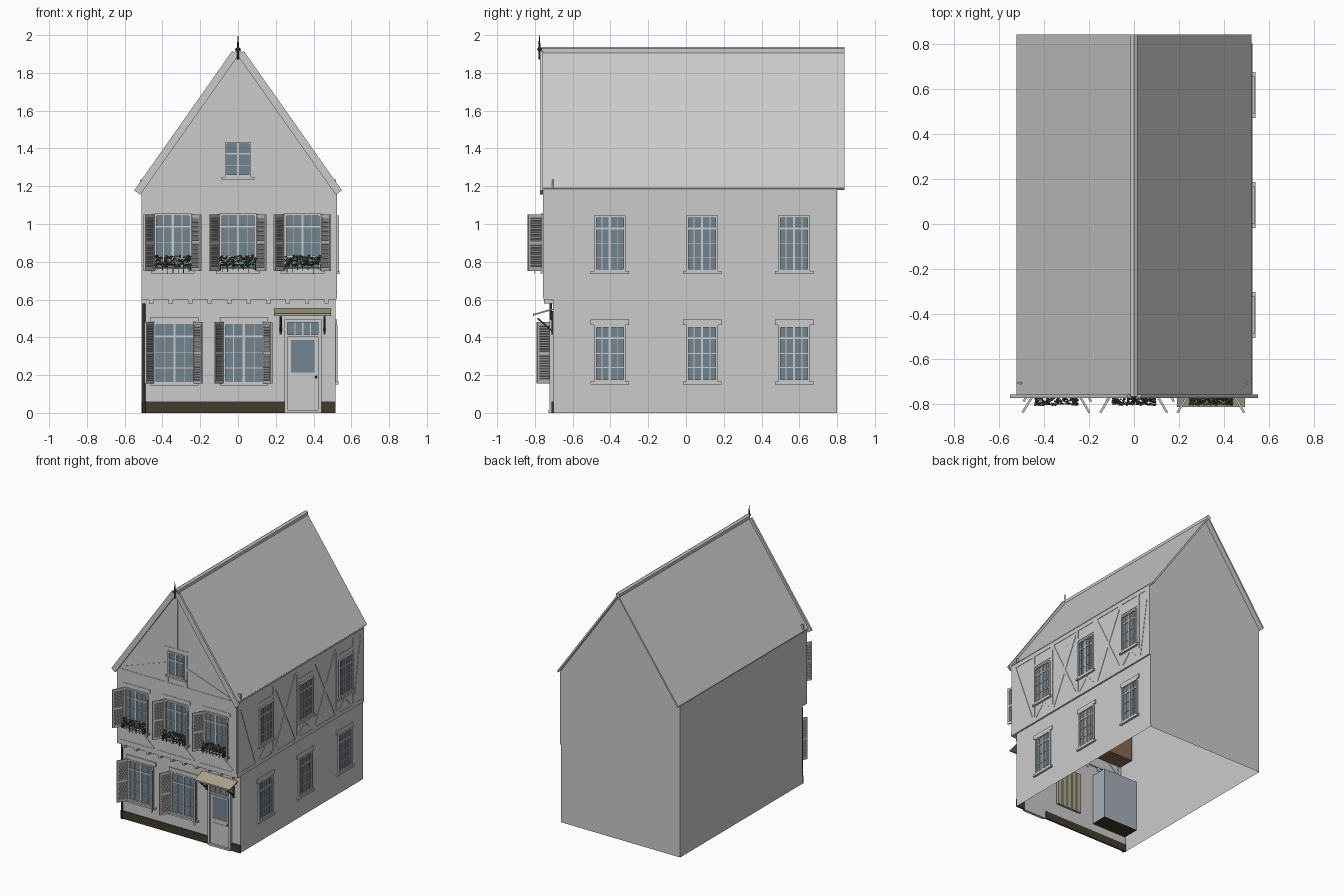
import bpy, bmesh, math, random
from mathutils import Matrix, Vector

if "Cube" in bpy.data.objects:
    bpy.data.objects.remove(bpy.data.objects["Cube"])

random.seed(4)
T = Matrix.Translation


def material(name, rgb):
    m = bpy.data.materials.new(name)
    m.diffuse_color = (*rgb, 1)
    m.use_nodes = True
    m.node_tree.nodes["Principled BSDF"].inputs["Base Color"].default_value = m.diffuse_color
    return m


GLASS = material("glass", (0.17, 0.23, 0.28))
DARK = material("dark_brown", (0.055, 0.045, 0.03))
IRON = material("iron", (0.03, 0.03, 0.03))
TAN = material("tan", (0.42, 0.38, 0.27))
BROWN = material("room_brown", (0.25, 0.14, 0.09))
BLUE = material("room_blue", (0.38, 0.43, 0.47))
GREEN = material("leaf_green", (0.06, 0.1, 0.05))
RED = material("petal_red", (0.4, 0.06, 0.06))
PALE = material("petal_pale", (0.6, 0.5, 0.5))


def finish(name, bm, mat=None):
    bmesh.ops.recalc_face_normals(bm, faces=bm.faces)
    me = bpy.data.meshes.new(name)
    bm.to_mesh(me)
    bm.free()
    o = bpy.data.objects.new(name, me)
    bpy.context.collection.objects.link(o)
    if mat:
        me.materials.append(mat)
    return o


def box(bm, lo, hi, M=Matrix()):
    lo, hi = Vector(lo), Vector(hi)
    bmesh.ops.create_cube(bm, size=1, matrix=M @ T((lo + hi) / 2) @ Matrix.Diagonal((*(hi - lo), 1)))


def boxes(name, items, M=Matrix(), mat=None):
    bm = bmesh.new()
    for lo, hi in items:
        box(bm, lo, hi, M)
    return finish(name, bm, mat)


def bar(bm, M, p, q, w, proud=0.003):
    # flat timber on a wall between (u, z) points; outward is local -y
    d = Vector((q[0] - p[0], 0, q[1] - p[1]))
    R = Matrix.Rotation(-math.atan2(d.z, d.x), 4, 'Y')
    box(bm, (0, -proud, -w / 2), (d.length, 0.004, w / 2), M @ T((p[0], 0, p[1])) @ R)


def prism(name, pts, y0, y1, skip=()):
    # xz profile extruded along y; skip lists side faces left open
    bm = bmesh.new()
    a = [bm.verts.new((x, y0, z)) for x, z in pts]
    b = [bm.verts.new((x, y1, z)) for x, z in pts]
    n = len(pts)
    bm.faces.new(a)
    bm.faces.new(b)
    for i in range(n):
        if i not in skip:
            j = (i + 1) % n
            bm.faces.new((a[i], a[j], b[j], b[i]))
    return finish(name, bm)


LOW, UP = T((0, -0.705, 0)), T((0, -0.755, 0))
RZ = Matrix.Rotation(math.pi / 2, 4, 'Z')
RLOW, RUP = T((0.515, 0, 0)) @ RZ, T((0.522, 0, 0)) @ RZ

# wall shells, open underneath
prism("ground_floor_walls", [(-0.51, 0), (0.515, 0), (0.515, 0.605), (-0.51, 0.605)], -0.705, 0.80, (0, 2))
prism("upper_walls_and_gables", [(-0.51, 0.605), (0.522, 0.605), (0.522, 1.185), (0, 1.915), (-0.51, 1.185)],
      -0.755, 0.80, (0,))
boxes("jetty_underside", [((-0.51, -0.755, 0.6), (0.522, -0.70, 0.608)), ((0.51, -0.755, 0.603), (0.522, 0.80, 0.607))])
boxes("jetty_joists", [((-0.47 + i * 0.103, -0.753, 0.578), (-0.447 + i * 0.103, -0.70, 0.605)) for i in range(10)])

# roof, ridge cap, barge boards
prism("roof", [(-0.522, 1.19), (0, 1.925), (0.522, 1.19), (0.514, 1.18), (0, 1.905), (-0.514, 1.18)], -0.765, 0.84)
prism("ridge_cap", [(-0.015, 1.905), (-0.015, 1.928), (0, 1.938), (0.015, 1.928), (0.015, 1.905)], -0.765, 0.84)
for s, n in ((-1, "left"), (1, "right")):
    prism(n + "_barge_board", [(s * 0.55, 1.178), (s * 0.03, 1.917), (-s * 0.003, 1.894), (s * 0.517, 1.155)],
          -0.772, -0.756)
    boxes(n + "_eave_peg", [((s * 0.508 - 0.012, -0.709, 1.17), (s * 0.508 + 0.012, -0.702, 1.235))])

# finial
bm = bmesh.new()
for r0, r1, z0, z1 in ((0.005, 0.005, 1.87, 1.95), (0.005, 0.001, 1.95, 2.0)):
    bmesh.ops.create_cone(bm, cap_ends=True, segments=8, radius1=r0, radius2=r1, depth=z1 - z0,
                          matrix=T((0, -0.776, (z0 + z1) / 2)))
bmesh.ops.create_uvsphere(bm, u_segments=10, v_segments=6, radius=0.012, matrix=T((0, -0.776, 1.925)))
finish("finial", bm, IRON)


def window(name, M, u0, u1, z0, z1, cols, rows, lintel=0.0):
    boxes(name + "_glass", [((u0, -0.003, z0), (u1, 0.004, z1))], M, GLASS)
    f, t = 0.012, 0.004
    it = [((u0, -0.012, z0), (u0 + f, 0, z1)), ((u1 - f, -0.012, z0), (u1, 0, z1)),
          ((u0, -0.012, z0), (u1, 0, z0 + f)), ((u0, -0.012, z1 - f), (u1, 0, z1))]
    for i in range(1, cols):
        u = u0 + (u1 - u0) * i / cols
        w = 0.006 if i * 2 == cols else t / 2
        it.append(((u - w, -0.009, z0), (u + w, 0, z1)))
    for k, fr in enumerate(rows):
        z = z0 + (z1 - z0) * fr
        w = 0.005 if k == len(rows) - 1 else t / 2
        it.append(((u0, -0.008, z - w), (u1, 0, z + w)))
    boxes(name + "_frame", it, M)
    boxes(name + "_sill", [((u0 - 0.018, -0.016, z0 - 0.014), (u1 + 0.018, 0, z0))], M)
    if lintel:
        boxes(name + "_lintel", [((u0 - 0.018, -0.008, z1), (u1 + 0.018, 0, z1 + lintel))], M)


ROWS = (0.25, 0.5, 0.77)


def shutter(name, u, z0, z1, y, dx):
    # open louvred shutter hinged at (u, y)
    w = math.hypot(dx, 0.08)
    M = T((u, y, 0)) @ Matrix.Rotation(math.atan2(-0.08, dx), 4, 'Z')
    zm = (z0 + z1) / 2
    it = [((0, -0.005, z0), (0.012, 0.005, z1)), ((w - 0.012, -0.005, z0), (w, 0.005, z1))]
    it += [((0, -0.005, z - 0.008), (w, 0.005, z + 0.008)) for z in (z0 + 0.008, zm, z1 - 0.008)]
    bm = bmesh.new()
    for lo, hi in it:
        box(bm, lo, hi, M)
    n = 22
    for i in range(n):
        z = z0 + 0.018 + (z1 - z0 - 0.036) * (i + 0.5) / n
        box(bm, (0.01, -0.006, -0.001), (w - 0.01, 0.006, 0.001), M @ T((0, 0, z)) @ Matrix.Rotation(0.8, 4, 'X'))
    box(bm, (0.01, -0.001, z0), (w - 0.01, 0.001, z1), M)
    finish(name, bm)


def flowers(name, c):
    # planter rails with leaves, blooms and trailing stems
    boxes(name + "_rack", [((c - 0.095, -0.80, z), (c + 0.095, -0.797, z + 0.004)) for z in (0.765, 0.785)]
          + [((c + d, -0.80, 0.755), (c + d + 0.004, -0.755, 0.79)) for d in (-0.095, 0.091)], mat=IRON)
    for kind, mat, n, r in (("leaves", GREEN, 110, 0.007), ("red_blooms", RED, 22, 0.006), ("pale_blooms", PALE, 16, 0.005)):
        bm = bmesh.new()
        for i in range(n):
            p = (c + random.uniform(-0.095, 0.095), random.uniform(-0.803, -0.772), random.uniform(0.775, 0.832))
            S = Matrix.Diagonal((1, random.uniform(0.5, 1), random.uniform(0.4, 1), 1))
            bmesh.ops.create_icosphere(bm, subdivisions=1, radius=r, matrix=T(p) @ S)
        if mat == GREEN:
            for i in range(7):
                u = c - 0.085 + i * 0.028
                box(bm, (u, -0.803, random.uniform(0.735, 0.76)), (u + 0.004, -0.799, 0.785))
        finish(name + "_" + kind, bm, mat)


# front windows with shutters and flowers
for n, c in (("left", -0.345), ("middle", 0.0), ("right", 0.342)):
    window("upper_" + n + "_window", UP, c - 0.098, c + 0.098, 0.752, 1.055, 4, ROWS)
    shutter("upper_" + n + "_shutter_a", c - 0.1, 0.752, 1.05, -0.757, -0.05)
    shutter("upper_" + n + "_shutter_b", c + 0.1, 0.752, 1.05, -0.757, 0.047)
    flowers("upper_" + n + "_flowers", c)
for n, c in (("left", -0.345), ("middle", 0.022)):
    window("ground_" + n + "_window", LOW, c - 0.1, c + 0.118, 0.158, 0.478, 4, ROWS, 0.03)
    shutter("ground_" + n + "_shutter_a", c - 0.1, 0.155, 0.48, -0.708, -0.045)
    shutter("ground_" + n + "_shutter_b", c + 0.11, 0.155, 0.48, -0.708, 0.045)
window("gable_window", UP, -0.07, 0.07, 1.25, 1.435, 2, (0.33, 0.66))

# right side windows
for i, c in enumerate((-0.403, 0.085, 0.572)):
    window("side_ground_window_%d" % i, RLOW, c - 0.084, c + 0.084, 0.165, 0.465, 4, ROWS, 0.03)
    window("side_upper_window_%d" % i, RUP, c - 0.084, c + 0.084, 0.75, 1.045, 4, ROWS)

# side timber framing: rails, posts, cross braces
bm = bmesh.new()
for z in (0.62, 1.165):
    bar(bm, RUP, (-0.755, z), (0.80, z), 0.03)
for u in (-0.735, 0.785):
    bar(bm, RUP, (u, 0.61), (u, 1.18), 0.03)
for c in (-0.403, 0.085, 0.572):
    for s in (-1, 1):
        bar(bm, RUP, (c + s * 0.1, 0.61), (c + s * 0.1, 1.18), 0.024)
        bar(bm, RUP, (c + s * 0.09, 0.63), (c, 0.725), 0.016)
    bar(bm, RUP, (c - 0.1, 1.075), (c + 0.1, 1.075), 0.022)
for a, b in ((-0.29, -0.03), (0.2, 0.46)):
    bar(bm, RUP, (a, 0.63), (b, 1.15), 0.024)
    bar(bm, RUP, (a, 1.15), (b, 0.63), 0.024)
bar(bm, RUP, (-0.715, 1.15), (-0.52, 0.63), 0.024)
bar(bm, RUP, (0.685, 0.63), (0.77, 1.15), 0.024)
finish("side_timber_frame", bm)

# front timber framing, including the gable
bm = bmesh.new()
for z in (0.625, 1.175):
    bar(bm, UP, (-0.51, z), (0.522, z), 0.03)
for u in (-0.495, -0.172, 0.172, 0.507):
    bar(bm, UP, (u, 0.61), (u, 1.18), 0.026)
for c in (-0.345, 0.0, 0.342):
    bar(bm, UP, (c - 0.12, 1.075), (c + 0.12, 1.075), 0.026)
    for s in (-1, 1):
        bar(bm, UP, (c + s * 0.15, 0.64), (c + s * 0.05, 0.73), 0.018)
for s in (-1, 1):
    bar(bm, UP, (s * 0.46, 1.2), (s * 0.09, 1.33), 0.022)
    bar(bm, UP, (s * 0.082, 1.19), (s * 0.082, 1.46), 0.022)
bar(bm, UP, (-0.1, 1.455), (0.1, 1.455), 0.026)
bar(bm, UP, (0, 1.46), (0, 1.87), 0.024)
finish("front_timber_frame", bm)

# plinth and downpipe
boxes("plinth", [((-0.512, -0.712, 0), (0.245, -0.70, 0.06)), ((0.44, -0.712, 0), (0.517, -0.70, 0.06))], mat=DARK)
bm = bmesh.new()
bmesh.ops.create_cone(bm, cap_ends=True, segments=12, radius1=0.007, radius2=0.007, depth=0.58, matrix=T((-0.498, -0.716, 0.29)))
finish("downpipe", bm, IRON)

# door
boxes("door_frame", [((0.245, -0.018, 0), (0.262, 0, 0.49)), ((0.424, -0.018, 0), (0.441, 0, 0.49)),
                     ((0.245, -0.018, 0.478), (0.441, 0, 0.495)), ((0.255, -0.016, 0.402), (0.43, 0, 0.415)),
                     ((0.25, -0.022, 0), (0.436, 0, 0.014))], LOW)
boxes("door_leaf", [((0.26, -0.006, 0.01), (0.426, 0, 0.405)), ((0.27, -0.01, 0.205), (0.28, 0, 0.395)),
                    ((0.406, -0.01, 0.205), (0.416, 0, 0.395)), ((0.27, -0.01, 0.385), (0.416, 0, 0.395)),
                    ((0.27, -0.01, 0.205), (0.416, 0, 0.215)), ((0.285, -0.009, 0.04), (0.4, 0, 0.18))], LOW)
boxes("door_glass", [((0.28, -0.008, 0.215), (0.406, 0, 0.385)), ((0.26, -0.005, 0.415), (0.426, 0, 0.478))], LOW, GLASS)
boxes("transom_bars", [((0.26 + i * 0.0415 - 0.003, -0.01, 0.41), (0.26 + i * 0.0415 + 0.003, 0, 0.48)) for i in (1, 2, 3)], LOW)
bm = bmesh.new()
bmesh.ops.create_uvsphere(bm, u_segments=10, v_segments=6, radius=0.007, matrix=T((0.413, -0.718, 0.19)))
finish("door_knob", bm, IRON)

# awning with iron brackets
boxes("awning", [((0.19, -0.108, -0.004), (0.492, 0, 0.004))], T((0, -0.705, 0.549)) @ Matrix.Rotation(0.28, 4, 'X'), TAN)
boxes("awning_lip", [((0.19, -0.811, 0.514), (0.492, -0.806, 0.526))], mat=TAN)
for n, x in (("left", 0.226), ("right", 0.458)):
    b = boxes(n + "_awning_bracket", [((x - 0.006, -0.108, -0.004), (x + 0.006, 0, 0.004))],
              T((0, -0.705, 0.43)) @ Matrix.Rotation(-0.72, 4, 'X'), IRON)
    boxes(n + "_bracket_plate", [((x - 0.006, -0.711, 0.415), (x + 0.006, -0.704, 0.54))], mat=IRON)

# rooms and curtain behind the front windows
boxes("ground_room", [((-0.5, -0.70, 0.12), (-0.2, -0.57, 0.52))], mat=BLUE)
boxes("ground_room_floor", [((-0.5, -0.70, 0.117), (-0.2, -0.57, 0.12))], mat=DARK)
boxes("upper_room", [((-0.5, -0.75, 0.72), (-0.2, -0.62, 1.09))], mat=BROWN)
boxes("curtain", [((-0.078 + i * 0.022, -0.70, 0.158), (-0.06 + i * 0.022, -0.69 + 0.004 * (i % 2), 0.478)) for i in range(10)], mat=TAN)
